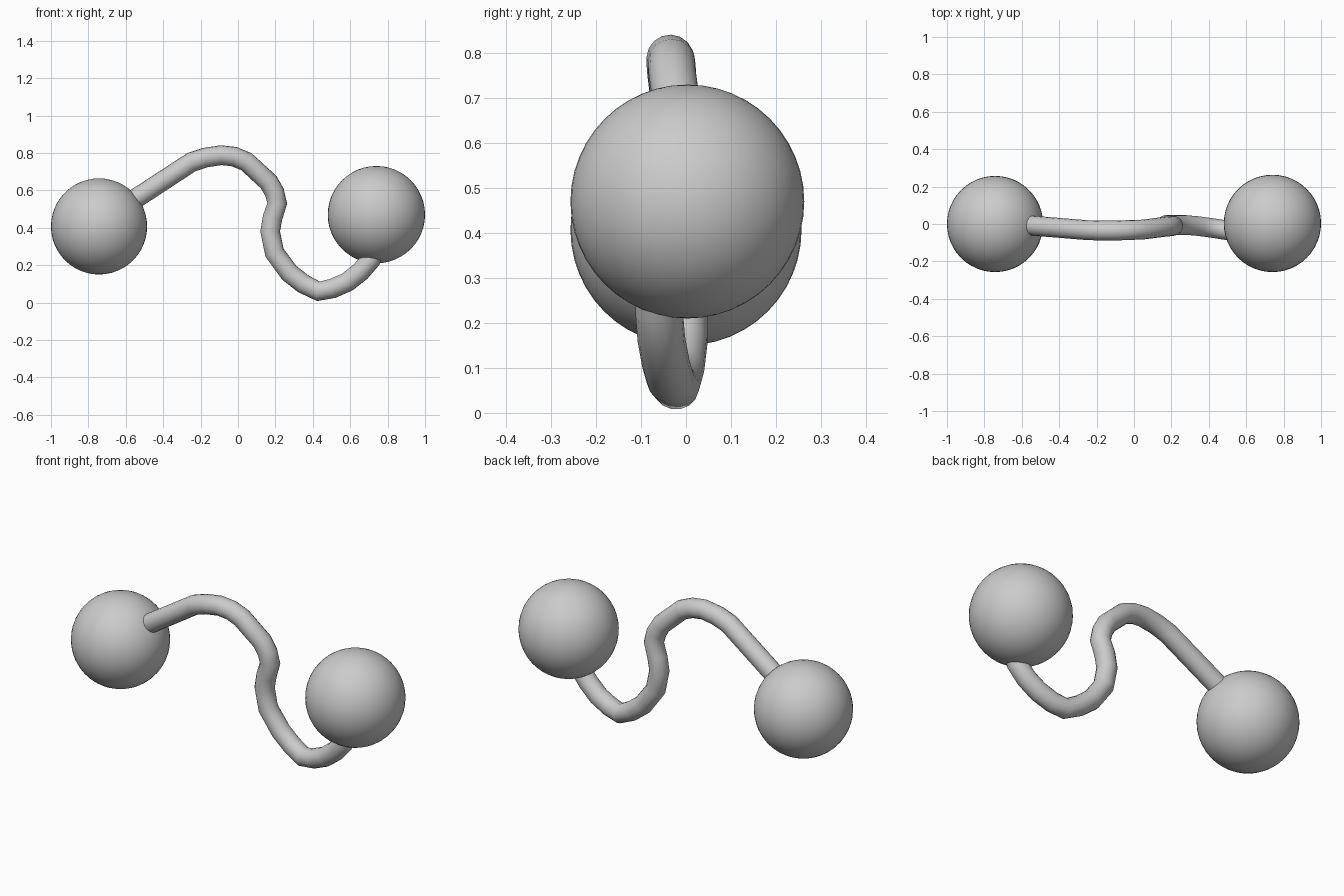
import bpy

if "Cube" in bpy.data.objects:
    bpy.data.objects.remove(bpy.data.objects["Cube"])


def ball(name, centre, radius):
    bpy.ops.mesh.primitive_uv_sphere_add(segments=48, ring_count=24, radius=radius, location=centre)
    obj = bpy.context.object
    obj.name = name
    bpy.ops.object.shade_smooth()
    return obj


# End balls
ball("left_ball", (-0.743, 0.0, 0.407), 0.257)
ball("right_ball", (0.74, 0.003, 0.47), 0.26)

# Wavy connecting rod, ends buried in the balls
path = [
    (-0.66, 0.0, 0.48), (-0.53, -0.01, 0.567), (-0.25, -0.033, 0.75),
    (-0.175, -0.035, 0.775), (-0.09, -0.035, 0.788), (-0.02, -0.032, 0.78),
    (0.045, -0.03, 0.753), (0.163, -0.015, 0.645), (0.195, -0.012, 0.59),
    (0.21, -0.01, 0.53), (0.185, -0.006, 0.455), (0.172, -0.005, 0.38),
    (0.195, -0.005, 0.267), (0.275, -0.005, 0.158), (0.35, -0.012, 0.1),
    (0.43, -0.023, 0.06), (0.505, -0.035, 0.075), (0.585, -0.045, 0.11),
    (0.655, -0.055, 0.165), (0.71, -0.06, 0.228), (0.74, -0.055, 0.31),
]
curve = bpy.data.curves.new("wavy_rod", 'CURVE')
curve.dimensions = '3D'
curve.bevel_depth = 0.053
curve.bevel_resolution = 6
curve.use_fill_caps = True
spline = curve.splines.new('POLY')
spline.points.add(len(path) - 1)
for point, co in zip(spline.points, path):
    point.co = (*co, 1.0)
spline.use_smooth = True
rod = bpy.data.objects.new("wavy_rod", curve)
bpy.context.collection.objects.link(rod)

# Turn the rod into a smooth-shaded mesh
bpy.ops.object.select_all(action='DESELECT')
rod.select_set(True)
bpy.context.view_layer.objects.active = rod
bpy.ops.object.convert(target='MESH')
bpy.ops.object.shade_smooth()
